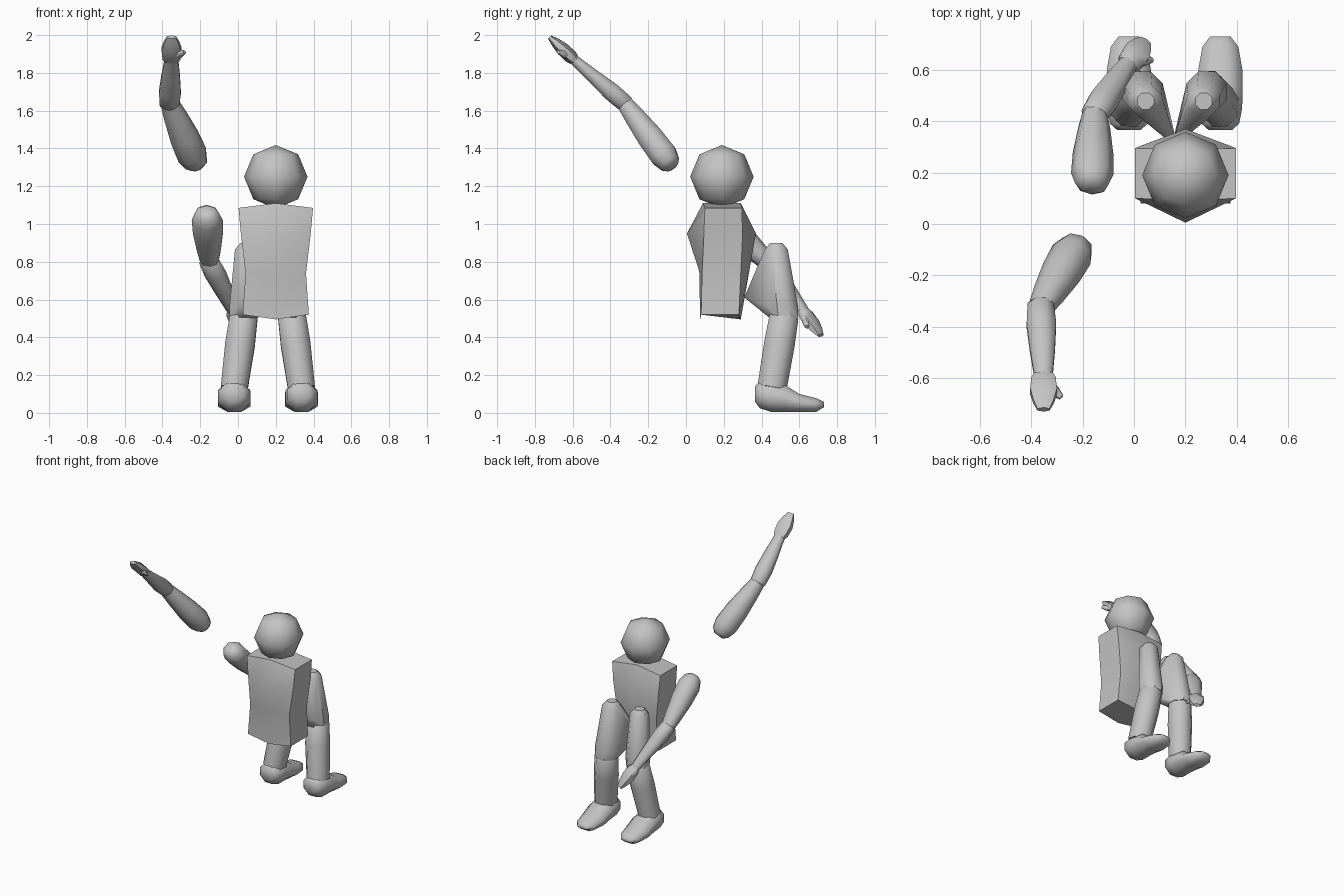
import bpy, bmesh, math
from mathutils import Vector

if "Cube" in bpy.data.objects:
    bpy.data.objects.remove(bpy.data.objects["Cube"])

MIRROR_X = 0.158          # the legs mirror about this plane
mat = bpy.data.materials.new("plain_grey")
mat.diffuse_color = (0.55, 0.55, 0.55, 1)
mat.use_nodes = True
mat.node_tree.nodes["Principled BSDF"].inputs["Base Color"].default_value = mat.diffuse_color


def finish(name, bm, angle):
    """Turn a bmesh into a smooth-shaded grey object."""
    bmesh.ops.recalc_face_normals(bm, faces=bm.faces[:])
    me = bpy.data.meshes.new(name)
    bm.to_mesh(me)
    bm.free()
    me.materials.append(mat)
    ob = bpy.data.objects.new(name, me)
    bpy.context.collection.objects.link(ob)
    bpy.ops.object.select_all(action='DESELECT')
    ob.select_set(True)
    bpy.context.view_layer.objects.active = ob
    bpy.ops.object.shade_smooth_by_angle(angle=math.radians(angle))
    return ob


def skin(bm, rings):
    """Bridge rings of points and cap both ends."""
    loops = [[bm.verts.new(p) for p in r] for r in rings]
    n = len(loops[0])
    for a, b in zip(loops, loops[1:]):
        for i in range(n):
            j = (i + 1) % n
            bm.faces.new((a[i], a[j], b[j], b[i]))
    bm.faces.new(loops[0][::-1])
    bm.faces.new(loops[-1])


def ring(c, u, v, ru, rv, n=8):
    return [c + u * ru * math.cos(t) + v * rv * math.sin(t)
            for t in (2 * math.pi * (i + 0.5) / n for i in range(n))]


def limb(name, start, end, side, stations, n=8, angle=65):
    """Tube from start to end; stations are (fraction, side radius, other radius)."""
    s, e = Vector(start), Vector(end)
    d = (e - s).normalized()
    u = Vector(side)
    u = (u - d * u.dot(d)).normalized()
    v = d.cross(u)
    bm = bmesh.new()
    skin(bm, [ring(s.lerp(e, t), u, v, a, b, n) for t, a, b in stations])
    return finish(name, bm, angle)


# Head
bm = bmesh.new()
bmesh.ops.create_uvsphere(bm, u_segments=8, v_segments=4, radius=0.168)
bmesh.ops.translate(bm, verts=bm.verts[:], vec=(0.2, 0.19, 1.25))
finish("head", bm, 85)

# Torso: six-sided rings (half width, side y front/back, side z, centre y front/back, centre z)
rings = []
for hw, f, b, z, cf, cb, cz in [
        (0.175, 0.08, 0.28, 0.52, 0.075, 0.29, 0.495),
        (0.16, 0.085, 0.29, 0.74, 0.07, 0.335, 0.75),
        (0.185, 0.095, 0.30, 0.95, 0.005, 0.37, 0.95),
        (0.197, 0.10, 0.295, 1.085, 0.09, 0.29, 1.11)]:
    rings.append([(0.2 - hw, f, z), (0.2, cf, cz), (0.2 + hw, f, z),
                  (0.2 + hw, b, z), (0.2, cb, cz), (0.2 - hw, b, z)])
bm = bmesh.new()
skin(bm, rings)
finish("torso", bm, 50)


# Arms
def arm(prefix, shoulder, elbow, wrist, tip, side, thumb_tip):
    limb(prefix + "_upper_arm", shoulder, elbow, side,
         [(-0.21, 0.035, 0.035), (-0.14, 0.066, 0.06), (0.02, 0.083, 0.078),
          (0.35, 0.08, 0.074), (0.75, 0.064, 0.058), (1.0, 0.05, 0.046)])
    limb(prefix + "_forearm", elbow, wrist, side,
         [(-0.06, 0.045, 0.04), (-0.02, 0.055, 0.05), (0.25, 0.062, 0.052),
          (0.6, 0.053, 0.04), (1.0, 0.038, 0.028)])
    limb(prefix + "_hand", wrist, tip, side,
         [(-0.06, 0.042, 0.027), (0.1, 0.055, 0.036), (0.45, 0.06, 0.036),
          (0.75, 0.046, 0.026), (1.0, 0.027, 0.012)], 6)
    root = Vector(wrist).lerp(Vector(tip), 0.15)
    limb(prefix + "_thumb", root, thumb_tip, Vector(tip) - Vector(wrist),
         [(0, 0.026, 0.02), (0.6, 0.026, 0.02), (1, 0.012, 0.01)], 6)


arm("raised", (-0.24, -0.115, 1.36), (-0.363, -0.325, 1.64),
    (-0.352, -0.595, 1.872), (-0.352, -0.722, 1.99), (1, 0, 0),
    (-0.283, -0.675, 1.91))
arm("lowered", (-0.163, 0.19, 1.025), (-0.152, 0.43, 0.80),
    (-0.02, 0.625, 0.535), (0.045, 0.712, 0.41), (0.8, -0.5, 0),
    (0.07, 0.638, 0.455))

# Legs
for label, flip in (("left", False), ("right", True)):
    def mx(x):
        return 2 * MIRROR_X - x if flip else x
    X, Y = Vector((1, 0, 0)), Vector((0, 1, 0))

    # Thigh: tapered column with a wedge running in to the hip
    bm = bmesh.new()
    for x, y, z, r in [(0.045, 0.478, 0.9, 0.035), (0.045, 0.478, 0.865, 0.066),
                       (0.033, 0.515, 0.56, 0.085), (0.03, 0.52, 0.5, 0.08)]:
        for p in ring(Vector((mx(x), y, z)), X, Y, r, r):
            bm.verts.new(p)
    for x, y, z in [(0.15, 0.31, 0.615), (0.168, 0.31, 0.61), (0.16, 0.325, 0.65)]:
        bm.verts.new((mx(x), y, z))
    res = bmesh.ops.convex_hull(bm, input=bm.verts[:])
    junk = {g for g in res["geom_interior"] if isinstance(g, bmesh.types.BMVert)}
    bmesh.ops.delete(bm, geom=list(junk), context='VERTS')
    finish(label + "_thigh", bm, 45)

    # Shin
    limb(label + "_shin", (mx(0.031), 0.52, 0.515), (mx(-0.02), 0.455, 0.13), X,
         [(-0.03, 0.065, 0.065), (0.02, 0.08, 0.083), (0.4, 0.085, 0.088),
          (1.0, 0.077, 0.084)])

    # Foot: rings along y given as (y, bottom, top, half width)
    bm = bmesh.new()
    Z = Vector((0, 0, 1))
    skin(bm, [ring(Vector((mx(-0.02), y, (lo + hi) / 2)), X, Z,
                   hw * 1.08, (hi - lo) / 2 * 1.08)
              for y, lo, hi, hw in [
                  (0.365, 0.06, 0.14, 0.045), (0.39, 0.025, 0.165, 0.073),
                  (0.45, 0.005, 0.168, 0.085), (0.53, 0.005, 0.145, 0.087),
                  (0.60, 0.005, 0.10, 0.086), (0.69, 0.005, 0.078, 0.07),
                  (0.73, 0.03, 0.058, 0.04)]])
    finish(label + "_foot", bm, 65)
